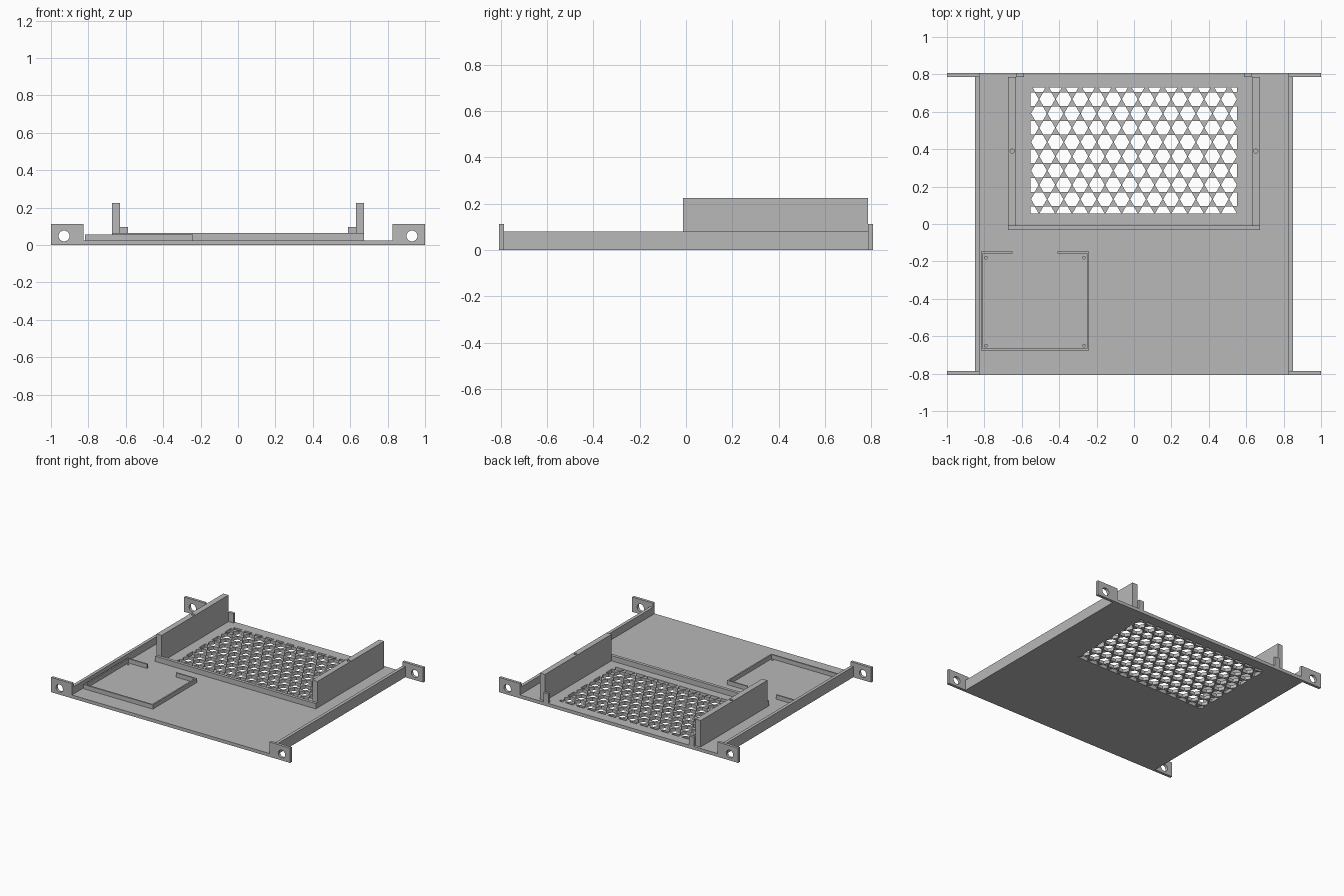
import bpy, bmesh, math
from mathutils import Vector

if "Cube" in bpy.data.objects:
    bpy.data.objects.remove(bpy.data.objects["Cube"])

grey = bpy.data.materials.new("plain grey")
grey.use_nodes = True
GREY = (0.48, 0.48, 0.48, 1)
grey.diffuse_color = GREY
grey.node_tree.nodes["Principled BSDF"].inputs["Base Color"].default_value = GREY


def make(name, bm):
    mesh = bpy.data.meshes.new(name)
    bmesh.ops.recalc_face_normals(bm, faces=bm.faces)
    bm.to_mesh(mesh)
    bm.free()
    mesh.materials.append(grey)
    ob = bpy.data.objects.new(name, mesh)
    bpy.context.collection.objects.link(ob)
    return ob


def box(name, x, y, z):
    bm = bmesh.new()
    bmesh.ops.create_cube(bm, size=1)
    for v in bm.verts:
        v.co = [r[0] + (c + 0.5) * (r[1] - r[0]) for c, r in zip(v.co, (x, y, z))]
    return make(name, bm)


def cut(ob, cutter):
    cutter.hide_render = True
    cutter.hide_viewport = True
    mod = ob.modifiers.new("cut", "BOOLEAN")
    mod.operation = "DIFFERENCE"
    mod.solver = "EXACT"
    mod.object = cutter


def drill(ob, centre, radius, depth, along_y=False):
    bm = bmesh.new()
    bmesh.ops.create_cone(bm, cap_ends=True, segments=24, radius1=radius,
                          radius2=radius, depth=depth)
    cutter = make(ob.name + "_drill", bm)
    cutter.location = centre
    if along_y:
        cutter.rotation_euler.x = math.pi / 2
    cut(ob, cutter)


def grille_cutter():
    # staggered hexagons trimmed to a rectangle, leaving small triangles between
    pitch, radius, row_step = 0.0883, 0.0422, 0.0764
    bm = bmesh.new()
    for row in range(10):
        start = -0.508 if row % 2 else -0.552
        for col in range(13):
            c = Vector((start + col * pitch, 0.056 + row * row_step, -0.1))
            bm.faces.new([bm.verts.new(c + Vector((radius * math.cos(a), radius * math.sin(a), 0)))
                          for a in (i * math.pi / 3 for i in range(6))])
    for co, no in (((-0.553, 0, 0), (-1, 0, 0)), ((0.551, 0, 0), (1, 0, 0)),
                   ((0, 0.057, 0), (0, -1, 0)), ((0, 0.729, 0), (0, 1, 0))):
        bmesh.ops.bisect_plane(bm, geom=bm.verts[:] + bm.edges[:] + bm.faces[:],
                               plane_co=co, plane_no=no, clear_outer=True)
    out = bmesh.ops.extrude_face_region(bm, geom=bm.faces[:])["geom"]
    bmesh.ops.translate(bm, vec=(0, 0, 0.2),
                        verts=[g for g in out if isinstance(g, bmesh.types.BMVert)])
    return make("grille_cutter", bm)


# Base plate with vent grille
FLOOR, END = 0.025, 0.806
plate = box("base_plate", (-0.83, 0.83), (-END, END), (0, FLOOR))
cut(plate, grille_cutter())

# Side rails, mounting ears, bay walls and rear stops
for side, s in (("left", 1), ("right", -1)):
    def span(a, b):
        return tuple(sorted((s * a, s * b)))

    box(side + "_rail", span(0.826, 0.85), (-END, END), (0, 0.08))
    for place, f in (("front", -1), ("back", 1)):
        ear = box(f"{side}_{place}_ear", span(0.826, 1),
                  tuple(sorted((f * 0.785, f * END))), (0, 0.112))
        drill(ear, (s * 0.93, f * 0.8, 0.048), 0.029, 0.2, True)
    wall = box(side + "_bay_wall", span(0.63, 0.673), (-0.012, 0.786), (FLOOR, 0.225))
    drill(wall, (s * 0.651, 0.39, 0.225), 0.011, 0.15)
    box(side + "_rear_stop", span(0.588, 0.63), (0.786, END), (FLOOR, 0.096))

# Low curb across the front of the bay
box("bay_curb", (-0.673, 0.673), (-0.032, -0.008), (FLOOR, 0.065))

# Small tray rim with a gap at the back
X0, X1, Y0, Y1, T, RIM = -0.818, -0.24, -0.676, -0.147, 0.011, (FLOOR, 0.057)
box("tray_left_rim", (X1 - T, X1), (Y0, Y1), RIM)
box("tray_right_rim", (X0, X0 + T), (Y0, Y1), RIM)
box("tray_front_rim", (X0, X1), (Y0, Y0 + T), RIM)
box("tray_back_rim_a", (X0, -0.65), (Y1 - T, Y1), RIM)
box("tray_back_rim_b", (-0.41, X1), (Y1 - T, Y1), RIM)

# Tray screw holes, blind
for x in (-0.792, -0.268):
    for y in (-0.65, -0.18):
        drill(plate, (x, y, FLOOR), 0.007, 0.03)
